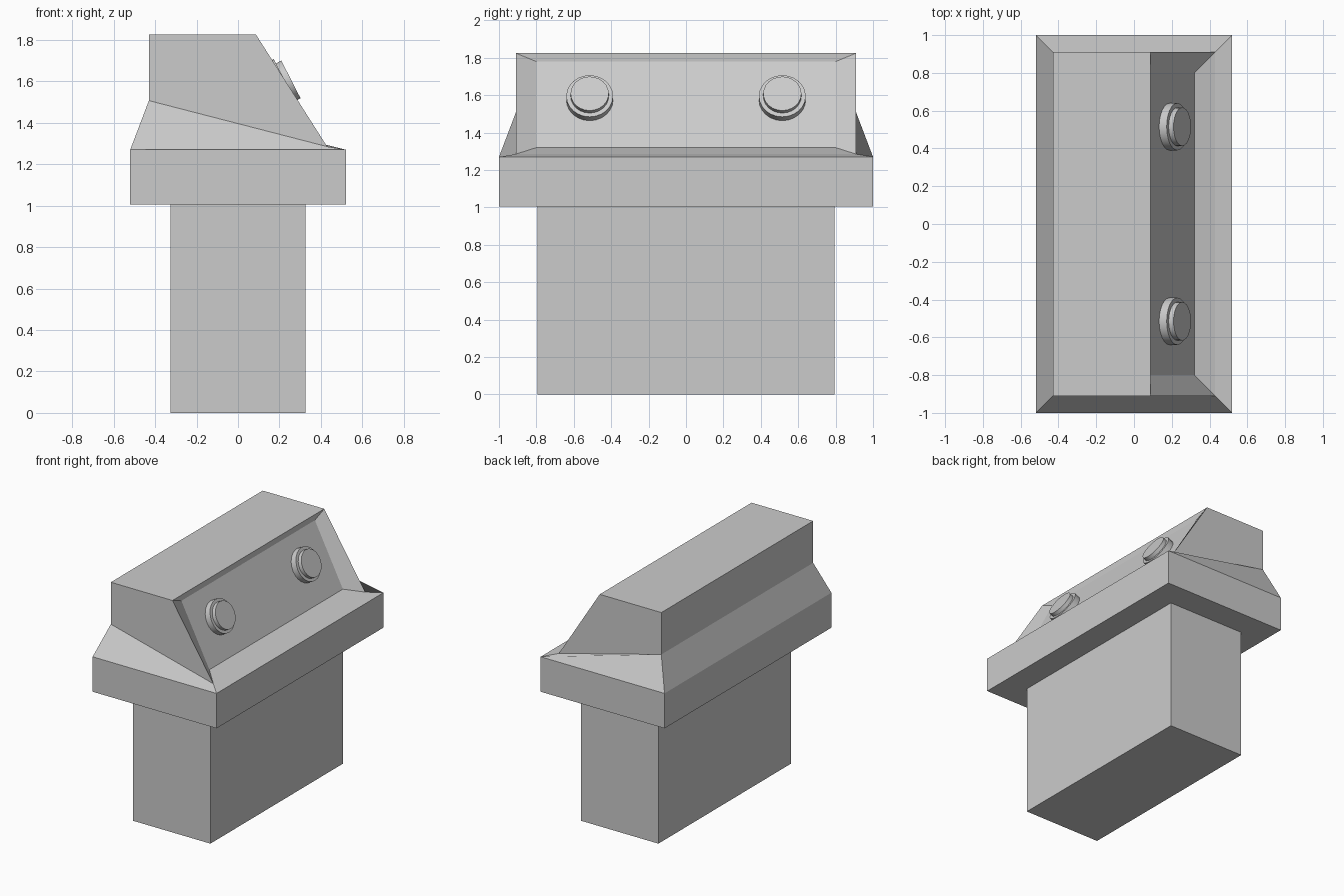
import bpy, bmesh, math
from mathutils import Vector

if "Cube" in bpy.data.objects:
    bpy.data.objects.remove(bpy.data.objects["Cube"])


def make_object(name, bm):
    bmesh.ops.recalc_face_normals(bm, faces=bm.faces)
    mesh = bpy.data.meshes.new(name)
    bm.to_mesh(mesh)
    bm.free()
    ob = bpy.data.objects.new(name, mesh)
    bpy.context.collection.objects.link(ob)
    return ob


def ring(bm, xa, za, xb, zb, y):
    """Four corners: back edge at xa/za, sloped-face edge at xb/zb."""
    return [bm.verts.new(p) for p in
            ((xa, -y, za), (xb, -y, zb), (xb, y, zb), (xa, y, za))]


def bridge(bm, lower, upper, skip=()):
    for i in range(4):
        if i not in skip:
            j = (i + 1) % 4
            bm.faces.new((lower[i], lower[j], upper[j], upper[i]))


# Pedestal
bm = bmesh.new()
foot = ring(bm, -0.325, 0, 0.325, 0, 0.795)
neck = ring(bm, -0.325, 1.005, 0.325, 1.005, 0.795)
bm.faces.new(foot)
bm.faces.new(neck)
bridge(bm, foot, neck)
make_object("pedestal", bm)

# Console head: slab, slanted skirt and wedge housing
bm = bmesh.new()
slab_low = ring(bm, -0.52, 1.005, 0.52, 1.005, 1.0)
slab_top = ring(bm, -0.52, 1.27, 0.52, 1.27, 1.0)
skirt = ring(bm, -0.43, 1.507, 0.43, 1.285, 0.91)
roof = ring(bm, -0.43, 1.825, 0.087, 1.825, 0.91)
bm.faces.new(slab_low)
bm.faces.new(roof)
bridge(bm, slab_low, slab_top)
bridge(bm, slab_top, skirt)
bridge(bm, skirt, roof, skip=(1,))

# Recessed control panel in the sloped face
P_TOP, P_LOW = Vector((0.085, 0, 1.78)), Vector((0.32, 0, 1.32))
outer = [skirt[1], skirt[2], roof[2], roof[1]]
inner = [bm.verts.new((p.x, y, p.z)) for p, y in
         ((P_LOW, -0.8), (P_LOW, 0.8), (P_TOP, 0.8), (P_TOP, -0.8))]
bridge(bm, outer, inner)
bm.faces.new(inner)
make_object("console_head", bm)

# Two stepped round buttons standing on the panel
down = (P_LOW - P_TOP).normalized()
normal = Vector((-down.z, 0, down.x))
centre = P_TOP + down * 0.23
for side, y in (("left", -0.515), ("right", 0.515)):
    for part, radius, low, high in (("button_ring", 0.125, -0.01, 0.045),
                                    ("button_cap", 0.102, 0.0, 0.074)):
        pos = centre + normal * (low + high) / 2 + Vector((0, y, 0))
        bpy.ops.mesh.primitive_cylinder_add(
            vertices=24, radius=radius, depth=high - low, location=pos,
            rotation=normal.to_track_quat('Z', 'Y').to_euler())
        bpy.context.object.name = f"{side}_{part}"
        bpy.ops.object.shade_smooth_by_angle(angle=math.radians(30))
